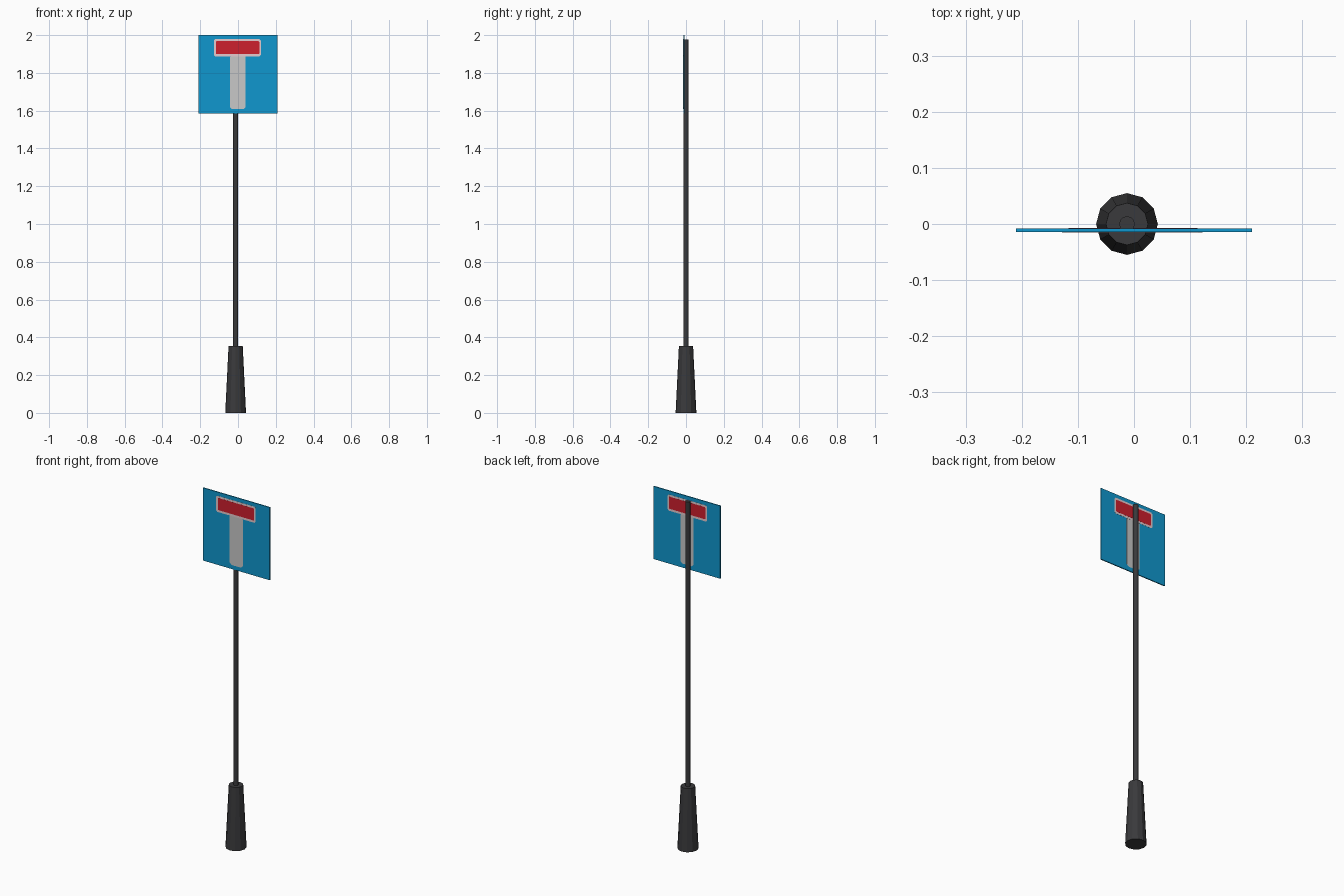
import bpy, bmesh, math

if "Cube" in bpy.data.objects:
    bpy.data.objects.remove(bpy.data.objects["Cube"])

POST_X = -0.0125      # post and base sit slightly left of the panel centre
PANEL_Y = -0.0113     # mid-plane of the sign panel


def material(name, rgb):
    m = bpy.data.materials.new(name)
    m.diffuse_color = (*rgb, 1.0)
    m.use_nodes = True
    m.node_tree.nodes["Principled BSDF"].inputs["Base Color"].default_value = m.diffuse_color
    return m


dark = material("dark_grey", (0.042, 0.042, 0.045))
blue = material("sign_blue", (0.005, 0.31, 0.62))
grey = material("light_grey", (0.58, 0.58, 0.58))
pale = material("pale_pink", (0.78, 0.60, 0.62))
red = material("sign_red", (0.61, 0.014, 0.026))


def finish(bm, name, mat):
    bmesh.ops.recalc_face_normals(bm, faces=bm.faces)
    mesh = bpy.data.meshes.new(name)
    bm.to_mesh(mesh)
    bm.free()
    mesh.materials.append(mat)
    ob = bpy.data.objects.new(name, mesh)
    bpy.context.collection.objects.link(ob)
    return ob


def column(name, r_low, r_top, z0, z1, mat, sides=12):
    bm = bmesh.new()
    bmesh.ops.create_cone(bm, cap_ends=True, segments=sides,
                          radius1=r_low, radius2=r_top, depth=z1 - z0)
    ob = finish(bm, name, mat)
    ob.location = (POST_X, 0, (z0 + z1) / 2)


def plate(name, x0, x1, z0, z1, thick, mat, cut=0.0):
    """Upright plate facing front and back, with optional clipped corners."""
    if cut:
        pts = [(x0 + cut, z0), (x1 - cut, z0), (x1, z0 + cut), (x1, z1 - cut),
               (x1 - cut, z1), (x0 + cut, z1), (x0, z1 - cut), (x0, z0 + cut)]
    else:
        pts = [(x0, z0), (x1, z0), (x1, z1), (x0, z1)]
    bm = bmesh.new()
    face = bm.faces.new([bm.verts.new((x, PANEL_Y - thick / 2, z)) for x, z in pts])
    ext = bmesh.ops.extrude_face_region(bm, geom=[face])
    verts = [g for g in ext["geom"] if isinstance(g, bmesh.types.BMVert)]
    bmesh.ops.translate(bm, verts=verts, vec=(0, thick, 0))
    finish(bm, name, mat)


# Tapered foot and thin post
column("base", 0.055, 0.0375, 0.0, 0.355, dark)
column("post", 0.0138, 0.0138, 0.35, 1.978, dark)

# Square panel with the marking showing on both sides
plate("sign_panel", -0.21, 0.21, 1.585, 2.0, 0.006, blue)
plate("road_stem", -0.043, 0.041, 1.608, 1.895, 0.0068, grey, 0.012)
plate("bar_border", -0.128, 0.122, 1.887, 1.979, 0.0074, pale, 0.008)
plate("red_bar", -0.117, 0.113, 1.899, 1.968, 0.0082, red, 0.004)
